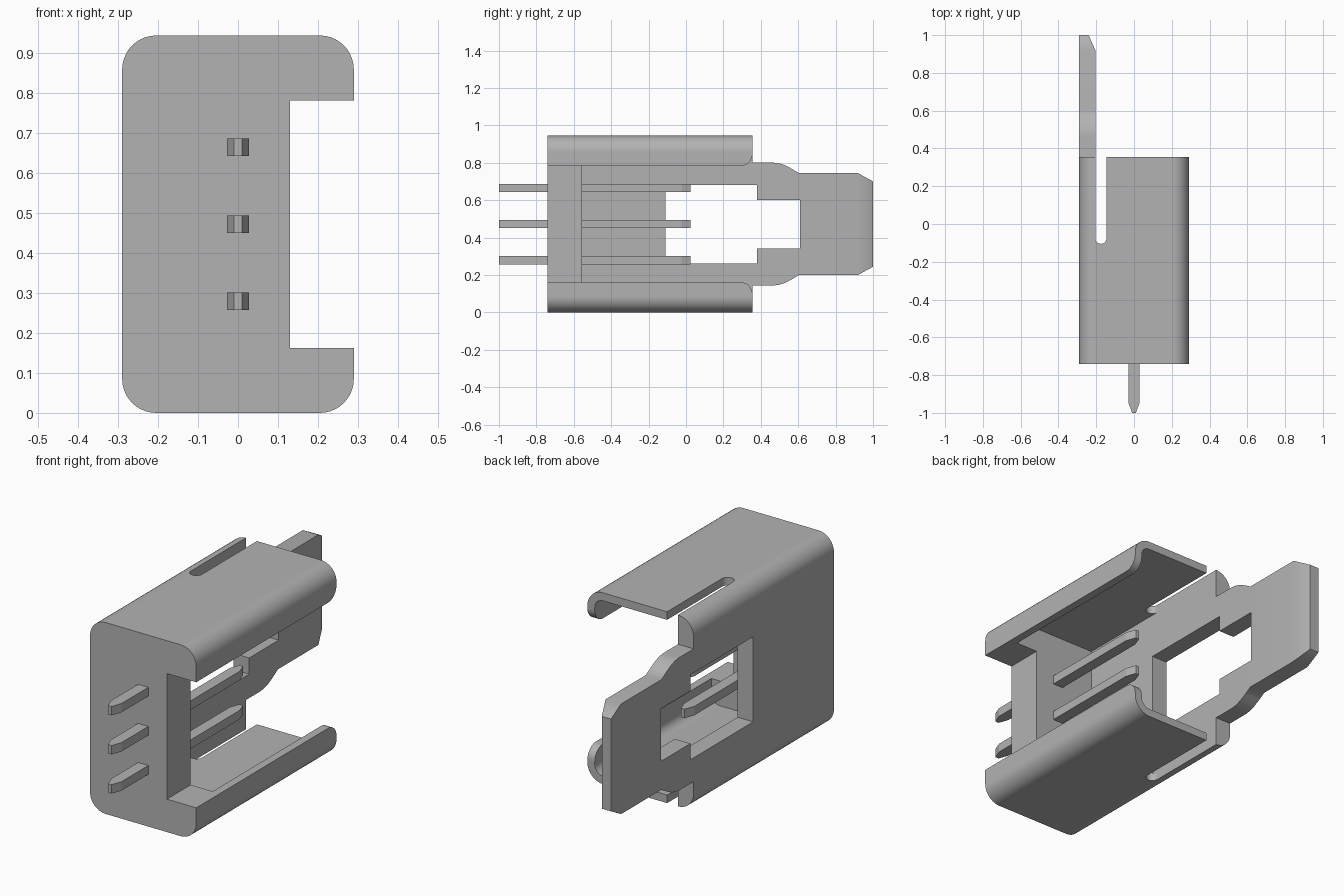
import bpy, bmesh
from math import cos, sin, radians
from mathutils import Vector

cube = bpy.data.objects.get("Cube")
if cube:
    bpy.data.objects.remove(cube, do_unlink=True)

MID = 0.4725  # mid height, plane of symmetry

grey = bpy.data.materials.new("plain grey")
grey.use_nodes = True
grey.diffuse_color = (0.45, 0.45, 0.45, 1)
grey.node_tree.nodes["Principled BSDF"].inputs["Base Color"].default_value = (0.45, 0.45, 0.45, 1)


def arc(cx, cy, r, start, end, steps=10):
    angles = [radians(start + (end - start) * i / steps) for i in range(steps + 1)]
    return [(cx + r * cos(a), cy + r * sin(a)) for a in angles]


def mirrored(half):
    """Close a (y, half height) outline symmetrically about the mid height."""
    return [(y, MID + h) for y, h in half] + [(y, MID - h) for y, h in reversed(half)]


def prism(name, outline, axis, low, high):
    """Extrude a 2D outline along an axis; the outline uses the other two axes in order."""
    bm = bmesh.new()
    rings = []
    for depth in (low, high):
        ring = []
        for p in outline:
            co = list(p)
            co.insert("xyz".index(axis), depth)
            ring.append(bm.verts.new(Vector(co)))
        rings.append(ring)
        bm.faces.new(ring)
    n = len(outline)
    for i in range(n):
        j = (i + 1) % n
        bm.faces.new((rings[0][i], rings[0][j], rings[1][j], rings[1][i]))
    bmesh.ops.recalc_face_normals(bm, faces=bm.faces)
    mesh = bpy.data.meshes.new(name)
    bm.to_mesh(mesh)
    bm.free()
    mesh.materials.append(grey)
    obj = bpy.data.objects.new(name, mesh)
    bpy.context.collection.objects.link(obj)
    return obj


def activate(obj):
    bpy.ops.object.select_all(action="DESELECT")
    obj.select_set(True)
    bpy.context.view_layer.objects.active = obj


def combine(obj, tool, operation):
    activate(obj)
    mod = obj.modifiers.new(operation, "BOOLEAN")
    mod.operation, mod.solver, mod.object = operation, "EXACT", tool
    bpy.ops.object.modifier_apply(modifier=mod.name)
    bpy.data.objects.remove(tool, do_unlink=True)


def smooth(obj):
    activate(obj)
    bpy.ops.object.shade_smooth_by_angle(angle=radians(32))
    mod = obj.modifiers.new("even shading", "WEIGHTED_NORMAL")
    mod.keep_sharp = True


# Housing block with rounded long edges
X, TOP, R = 0.29, 2 * MID, 0.085
outer = (arc(X - R, TOP - R, R, 0, 90) + arc(R - X, TOP - R, R, 90, 180)
         + arc(R - X, R, R, 180, 270) + arc(X - R, R, R, 270, 360))
housing = prism("housing", outer, "y", -0.74, 0.355)

# Hollow interior, open at the back
T, r = 0.04, 0.045
inside = (arc(X - T - r, TOP - T - r, r, 0, 90) + [(-0.205, TOP - T), (-0.205, T)]
          + arc(X - T - r, T + r, r, 270, 360))
combine(housing, prism("interior_cutter", inside, "y", -0.555, 0.5), "DIFFERENCE")

# Side opening between the two lips, flared at the back
flare = [(-0.9, 0.31)] + arc(0.29, 0.375, 0.065, 270, 360) + [(0.5, 0.375)]
combine(housing, prism("opening_cutter", mirrored(flare), "x", 0.13, 0.5), "DIFFERENCE")

# Relief slot through the upper and lower walls
slot = [(-0.145, 0.5), (-0.205, 0.5)] + arc(-0.175, -0.075, 0.03, 180, 360)
combine(housing, prism("slot_cutter", slot, "z", -0.2, 1.2), "DIFFERENCE")

# Latch tongue extending from the side wall
tongue_half = [(0.2, 0.328), (0.47, 0.328), (0.50, 0.324), (0.53, 0.314), (0.565, 0.296),
               (0.605, 0.272), (0.92, 0.272), (1.0, 0.228)]
tongue = prism("tongue", mirrored(tongue_half), "x", -0.29, -0.205)
bevel = [(-0.205, 0.92), (-0.24, 1.0), (-0.24, 1.1), (-0.1, 1.1), (-0.1, 0.92)]
combine(tongue, prism("bevel_cutter", bevel, "z", -0.2, 1.2), "DIFFERENCE")
combine(housing, tongue, "UNION")

# Stepped latch window
window = [(-0.11, 0.21), (0.38, 0.21), (0.38, 0.13), (0.61, 0.13)]
combine(housing, prism("window_cutter", mirrored(window), "x", -0.5, -0.15), "DIFFERENCE")
smooth(housing)

# Three contact pins with tapered ends
pin = [(-0.01, -1.0), (0.01, -1.0), (0.028, -0.95), (0.028, -0.025),
       (0.01, 0.025), (-0.01, 0.025), (-0.028, -0.025), (-0.028, -0.95)]
for name, offset in (("lower", -0.193), ("middle", 0), ("upper", 0.193)):
    z = MID + offset
    prism(name + "_pin", pin, "z", z - 0.022, z + 0.022)
